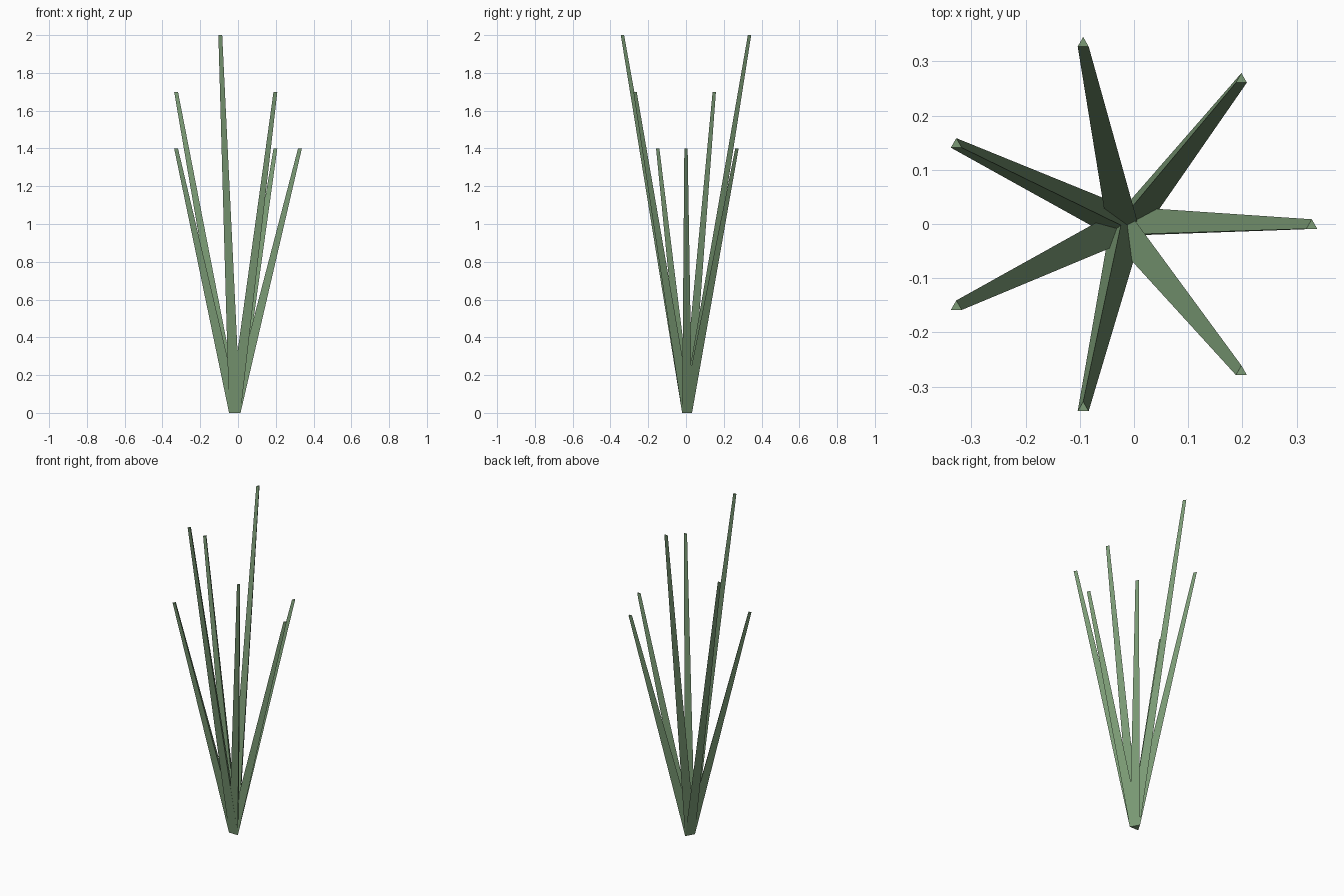
import bpy, bmesh
from math import sin, cos, tau
from mathutils import Matrix

if "Cube" in bpy.data.objects:
    bpy.data.objects.remove(bpy.data.objects["Cube"])

# Leaf colour
green = bpy.data.materials.new("leaf_green")
green.diffuse_color = (0.2, 0.33, 0.18, 1)
green.use_nodes = True
green.node_tree.nodes["Principled BSDF"].inputs["Base Color"].default_value = green.diffuse_color

CENTRE = (-0.017, -0.003)
SPREAD = 0.345
HEIGHTS = [1.4, 1.4, 2.0, 1.7, 1.4, 2.0, 1.7]


def blade(name, angle, height):
    """Tapered three-sided blade, leaning outward by shearing."""
    bm = bmesh.new()
    bmesh.ops.create_cone(bm, cap_ends=True, segments=3,
                          radius1=0.035, radius2=0.0117, depth=height,
                          matrix=Matrix.Translation((0, 0, height / 2)))
    for v in bm.verts:
        t = v.co.z / height
        v.co.x += CENTRE[0] + SPREAD * cos(angle) * t
        v.co.y += CENTRE[1] + SPREAD * sin(angle) * t
    mesh = bpy.data.meshes.new(name)
    bm.to_mesh(mesh)
    bm.free()
    mesh.materials.append(green)
    bpy.context.collection.objects.link(bpy.data.objects.new(name, mesh))


# Seven blades fanned evenly around one root
for i, h in enumerate(HEIGHTS):
    blade(f"grass_blade_{i + 1}", tau * i / len(HEIGHTS), h)
